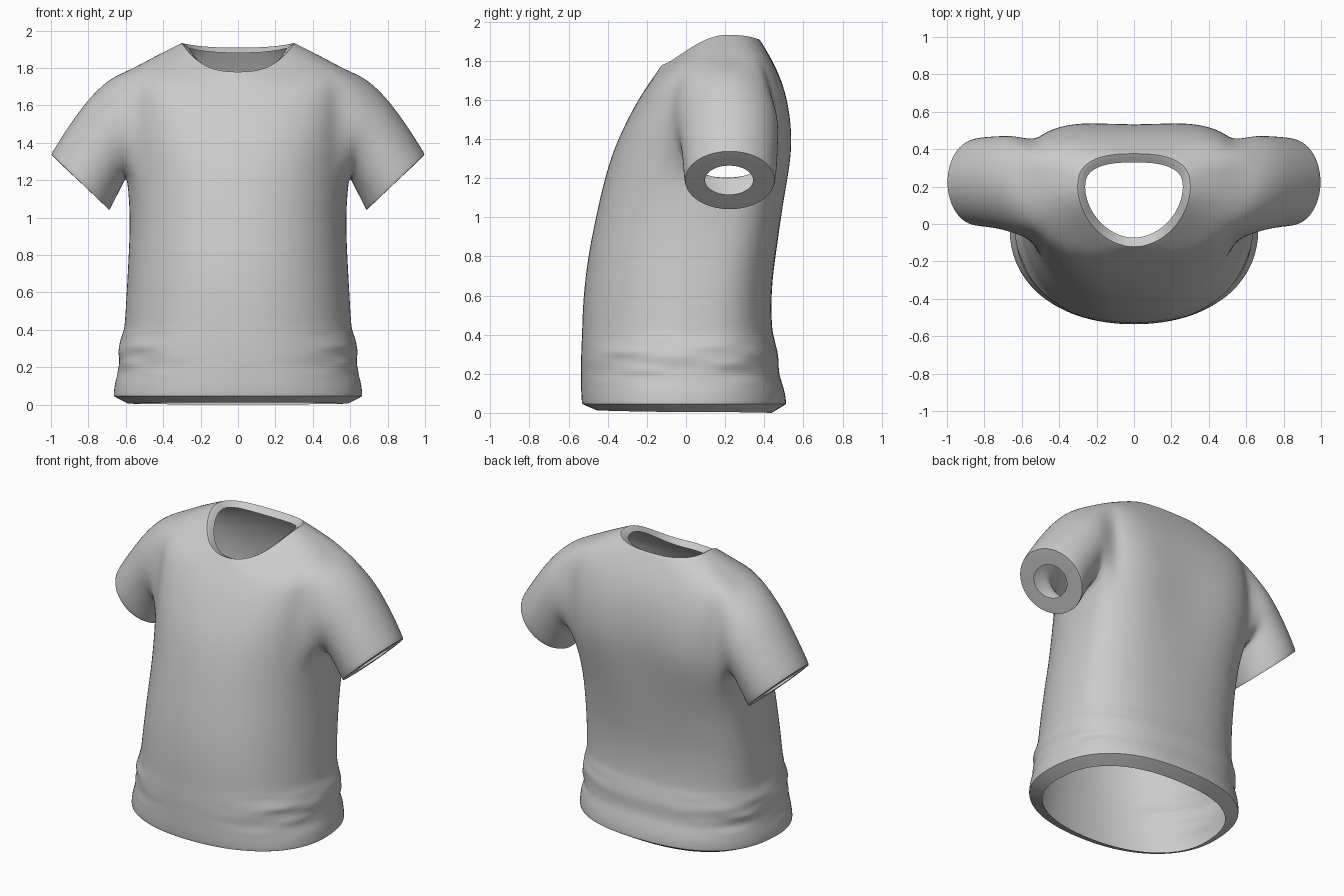
import bpy, bmesh, math
from mathutils import Vector

if "Cube" in bpy.data.objects:
    bpy.data.objects.remove(bpy.data.objects["Cube"])

SEG = 16          # segments in half a torso ring, front centre to back centre
ARM = (5, 11)     # ring columns spanned by the armhole

# Lower torso profile: z, half width, front y, back y
LOWER = [(0.045, 0.668, -0.535, 0.515), (0.10, 0.664, -0.54, 0.51),
         (0.20, 0.638, -0.54, 0.478), (0.30, 0.642, -0.54, 0.473),
         (0.42, 0.608, -0.535, 0.443), (0.60, 0.597, -0.53, 0.433),
         (0.80, 0.586, -0.505, 0.458), (1.00, 0.578, -0.465, 0.495)]
# Upper torso: side z, front z, back z, half width, front y, back y, front exponent, back exponent
UPPER = [(1.20, 1.20, 1.20, 0.592, -0.42, 0.535, 2.25, 3.0),
         (1.35, 1.35, 1.35, 0.592, -0.372, 0.556, 2.35, 3.3),
         (1.50, 1.48, 1.50, 0.59, -0.312, 0.546, 2.5, 3.5),
         (1.64, 1.60, 1.64, 0.587, -0.248, 0.515, 2.6, 3.7),
         (1.785, 1.69, 1.765, 0.585, -0.187, 0.462, 2.6, 3.7),
         (1.86, 1.74, 1.85, 0.45, -0.152, 0.413, 2.2, 3.2),
         (1.935, 1.78, 1.91, 0.30, -0.125, 0.377, 1.9, 2.6),
         (1.905, 1.755, 1.88, 0.262, -0.075, 0.33, 1.9, 2.6)]
# Sleeve rings: top x, top z, bottom x, bottom z, front y, back y
SLEEVE = [(0.67, 1.758, 0.602, 1.205, -0.055, 0.475),
          (0.78, 1.665, 0.622, 1.16, -0.032, 0.475),
          (0.895, 1.51, 0.655, 1.097, -0.02, 0.47),
          (0.965, 1.40, 0.675, 1.057, -0.015, 0.465),
          (1.002, 1.34, 0.685, 1.037, -0.01, 0.458),
          (0.925, 1.265, 0.765, 1.115, 0.095, 0.345)]


def lower_at(z):
    for a, b in zip(LOWER, LOWER[1:]):
        if z <= b[0] + 1e-6:
            f = (z - a[0]) / (b[0] - a[0])
            return tuple(p + (q - p) * f for p, q in zip(a, b))


def ring(zs, zf, zb, w, yf, yb, ef, eb, yc):
    """Half a torso ring on the +x side, from front centre to back centre."""
    pts = []
    for j in range(SEG + 1):
        t = (j - SEG / 2) / (SEG / 2)
        front = t < 0
        a = math.pi / 2 * abs(t) ** (1.15 if front else 1.0)
        e, zt = (ef, zf) if front else (eb, zb)
        c, s = max(math.cos(a), 0), math.sin(a)
        x = w * c ** (2 / e) if j not in (0, SEG) else 0
        y = yc + (yf - yc if front else yb - yc) * s ** (2 / e)
        z = zt + (zs - zt) * c ** (3 if front else 2)
        # short, broken cloth creases above the hem, strongest at the sides
        if 0.1 < z < 0.42:
            k = 0.011 * math.sin(math.pi * (z - 0.1) / 0.32) * min(1, abs(x) / 0.5) ** 2
            k *= math.sin(75 * z + 7 * t) * (0.6 + 0.6 * math.sin(11 * t + 20 * z)) \
                + 0.5 * math.sin(45 * z - 13 * t)
            x, y = x * (1 + k), y * (1 + k)
        # shallow hollow along the spine
        if not front and 0.9 < z < 1.7:
            y -= 0.025 * math.exp(-(x / 0.2) ** 2) * math.sin(math.pi * (z - 0.9) / 0.8)
        pts.append((x, y, z))
    return pts


bm = bmesh.new()
crease = bm.edges.layers.float.new('crease_edge')


def add_ring(pts):
    return [bm.verts.new(p) for p in pts]


def set_crease(verts, value, closed=False):
    for a, b in zip(verts, verts[1:] + (verts[:1] if closed else [])):
        e = bm.edges.get((a, b))
        if e:
            e[crease] = value


# Torso: turned-in hem, body, shoulders, turned-in collar
rows = [add_ring(ring(0.005, 0.012, 0.0, 0.59, -0.455, 0.44, 2.2, 2.4, -0.02))]
levels = [0.045, 0.09] + [0.13 + 0.03 * i for i in range(11)] + [0.52, 0.66, 0.82, 1.0]
for z in levels:
    _, w, yf, yb = lower_at(z)
    f = min(1, z / 1.2)
    rows.append(add_ring(ring(z, z, z, w, yf, yb, 2.2, 2.4 + 0.5 * f, -0.03 + 0.2 * f)))
base = len(rows)
for u in UPPER:
    rows.append(add_ring(ring(*u, 0.2)))
top = base + 4

for r in range(len(rows) - 1):
    for j in range(SEG):
        if base <= r < top and ARM[0] <= j < ARM[1]:
            continue                      # armhole
        a, b = rows[r], rows[r + 1]
        bm.faces.new((a[j], a[j + 1], b[j + 1], b[j]))
set_crease(rows[1], 0.9)
set_crease(rows[-2], 0.9)

# Sleeve: continues from the armhole edge to the turned-in cuff
lo, hi = ARM
loop = [rows[base][j] for j in range(lo, hi + 1)]
loop += [rows[r][hi] for r in range(base + 1, top)]
loop += [rows[top][j] for j in range(hi, lo - 1, -1)]
loop += [rows[r][lo] for r in range(top - 1, base, -1)]
n = len(loop)
for k, (tx, tz, bx, bz, yf, yb) in enumerate(SLEEVE):
    pts = []
    for i in range(n):
        p = math.radians(-144 + 360 / n * i)
        s, c = math.sin(p), math.cos(p)
        pts.append(Vector(((tx + bx) / 2 + (tx - bx) / 2 * s,
                           (yf + yb) / 2 + (yb - yf) / 2 * c,
                           (tz + bz) / 2 + (tz - bz) / 2 * s)))
    new = add_ring(pts)
    for i in range(n):
        m = (i + 1) % n
        bm.faces.new((loop[i], loop[m], new[m], new[i]))
    if k == len(SLEEVE) - 2:
        set_crease(new, 0.95, True)
    loop = new

mesh = bpy.data.meshes.new("shirt")
bm.to_mesh(mesh)
bm.free()
shirt = bpy.data.objects.new("shirt", mesh)
bpy.context.collection.objects.link(shirt)
bpy.context.view_layer.objects.active = shirt
shirt.select_set(True)
bpy.ops.object.shade_smooth_by_angle(angle=math.radians(50))

# Left half, then rounding
mir = shirt.modifiers.new("mirror", 'MIRROR')
mir.merge_threshold = 0.001
sub = shirt.modifiers.new("rounding", 'SUBSURF')
sub.levels = sub.render_levels = 2
